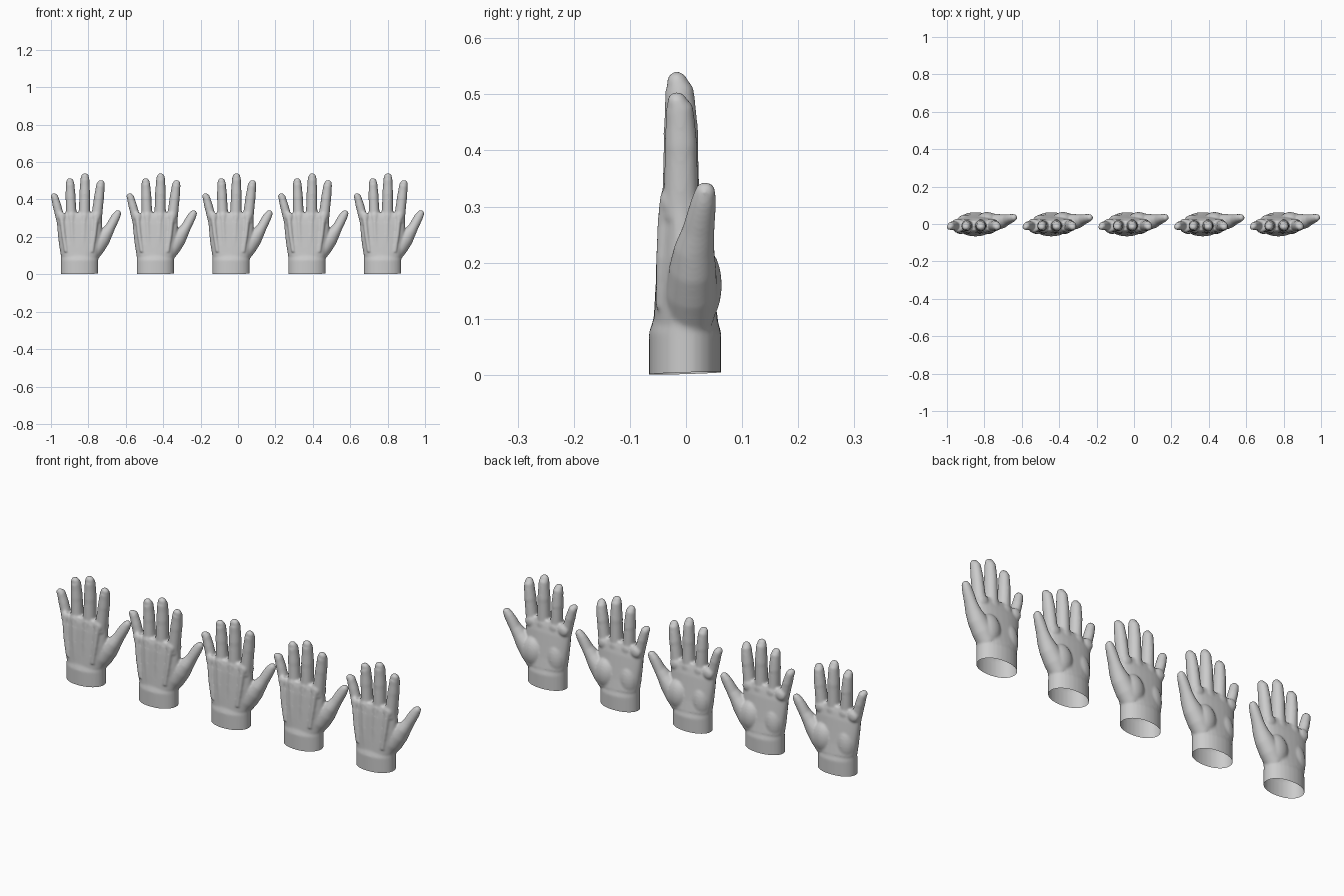
import bpy, bmesh
from math import sin, cos, pi, radians
from mathutils import Vector

if "Cube" in bpy.data.objects:
    bpy.data.objects.remove(bpy.data.objects["Cube"])

bm = bmesh.new()


def spow(v, p):
    return (abs(v) ** p) * (1 if v >= 0 else -1)


def loft(sections, power=1.0, cap=True, n=28):
    """Closed tube through (x, y, z, half width, half depth) sections."""
    secs = [(Vector(s[:3]), s[3], s[4]) for s in sections]
    tans = []
    for i in range(len(secs)):
        a, b = secs[max(i - 1, 0)][0], secs[min(i + 1, len(secs) - 1)][0]
        tans.append((b - a).normalized())
    if cap:  # rounded tip
        c, rx, ry = secs[-1]
        for d in (30, 55, 75, 86):
            a = radians(d)
            secs.append((c + tans[len(sections) - 1] * rx * sin(a), rx * cos(a), ry * cos(a)))
            tans.append(tans[len(sections) - 1])
    rings = []
    for (c, rx, ry), t in zip(secs, tans):
        side = Vector((0, 1, 0)).cross(t).normalized()
        dep = t.cross(side)
        rings.append([bm.verts.new(c + side * rx * spow(cos(2 * pi * k / n), power)
                                   + dep * ry * spow(sin(2 * pi * k / n), power)) for k in range(n)])
    for r, s in zip(rings, rings[1:]):
        for k in range(n):
            bm.faces.new((r[k], r[(k + 1) % n], s[(k + 1) % n], s[k]))
    bm.faces.new(rings[0][::-1])
    bm.faces.new(rings[-1])


def ball(x, y, z, rx, ry, rz):
    res = bmesh.ops.create_uvsphere(bm, u_segments=24, v_segments=14, radius=1)
    for v in res["verts"]:
        v.co = Vector((v.co.x * rx + x, v.co.y * ry + y, v.co.z * rz + z))


# wrist and palm: z, x min, x max, y min, y max
profile = [(-.03, -.137, .063, -.066, .063), (.075, -.137, .063, -.066, .063),
           (.098, -.137, .064, -.058, .057), (.15, -.146, .075, -.055, .048),
           (.21, -.153, .082, -.051, .04), (.27, -.158, .084, -.047, .032),
           (.305, -.158, .083, -.043, .024), (.328, -.148, .072, -.036, .016)]
for lo, hi, p in ((0, 3, .95), (2, 8, .85)):
    loft([((a + b) / 2, (c + d) / 2, z, (b - a) / 2, (d - c) / 2)
          for z, a, b, c, d in profile[lo:hi]], power=p, cap=False)

# fingers: base x, base z, tip x, tip z, base radius, tip radius
for bx, bz, tx, tz, r0, r1 in ((-.132, .27, -.176, .434, .025, .019),
                               (-.080, .28, -.089, .514, .030, .022),
                               (-.012, .28, -.008, .540, .032, .023),
                               (.051, .28, .078, .504, .030, .022)):
    secs = []
    for f, k, y in ((0, 0, -.009), (.3, .25, -.009), (.5, .4, -.009), (.58, .35, -.009),
                    (.75, .7, -.010), (.88, .9, -.012)):
        r = r0 + (r1 - r0) * k
        secs.append((bx + (tx - bx) * f, y, bz + (tz - bz) * f, r, r * 1.08))
    zl = tz - r1 * .9
    secs.append((bx + (tx - bx) * .95, -.015, zl, r1 * .95, r1 * .85))
    loft(secs)
    # knuckle and tendon on the back of the hand
    ball(bx, -.033, .308, .022, .014, .026)
    loft([(-.04 + (bx + .04) * .75, -.043, .12, .010, .012),
          (-.04 + (bx + .04) * .9, -.042, .21, .011, .012), (bx, -.037, .30, .013, .012)])
    # pad at the finger root on the palm side
    ball(bx, .012, .300, .028, .016, .028)

# thumb
loft([(.025, .008, .10, .040, .042), (.052, .010, .145, .047, .046),
      (.084, .012, .19, .044, .042), (.110, .015, .225, .033, .036),
      (.130, .022, .257, .026, .029), (.147, .028, .29, .025, .025),
      (.159, .032, .312, .023, .022), (.167, .034, .325, .019, .019)])
# palm heel muscles
ball(.025, .022, .16, .055, .042, .075)
ball(-.09, .012, .15, .048, .038, .085)

mesh = bpy.data.meshes.new("hand_parts")
bm.to_mesh(mesh)
bm.free()
src = bpy.data.objects.new("hand_parts", mesh)
bpy.context.collection.objects.link(src)

# fuse the parts into one soft skin
rem = src.modifiers.new("fuse", "REMESH")
rem.mode = "VOXEL"
rem.voxel_size = .005
smo = src.modifiers.new("soften", "SMOOTH")
smo.factor = .5
smo.iterations = 7
dg = bpy.context.evaluated_depsgraph_get()
skin = bpy.data.meshes.new_from_object(src.evaluated_get(dg))
bpy.data.objects.remove(src)

# open, slightly slanted wrist end
bm = bmesh.new()
bm.from_mesh(skin)
bmesh.ops.bisect_plane(bm, geom=bm.verts[:] + bm.edges[:] + bm.faces[:], plane_co=(-.04, 0, .003),
                       plane_no=(-.015, -.03, 1), clear_inner=True)
for f in bm.faces:
    f.smooth = True
bm.to_mesh(skin)
bm.free()
skin.name = "hand"

# row of five hands
for i in range(5):
    hand = bpy.data.objects.new("hand_%d" % (i + 1), skin)
    hand.location.x = (i - 2) * .405
    bpy.context.collection.objects.link(hand)
